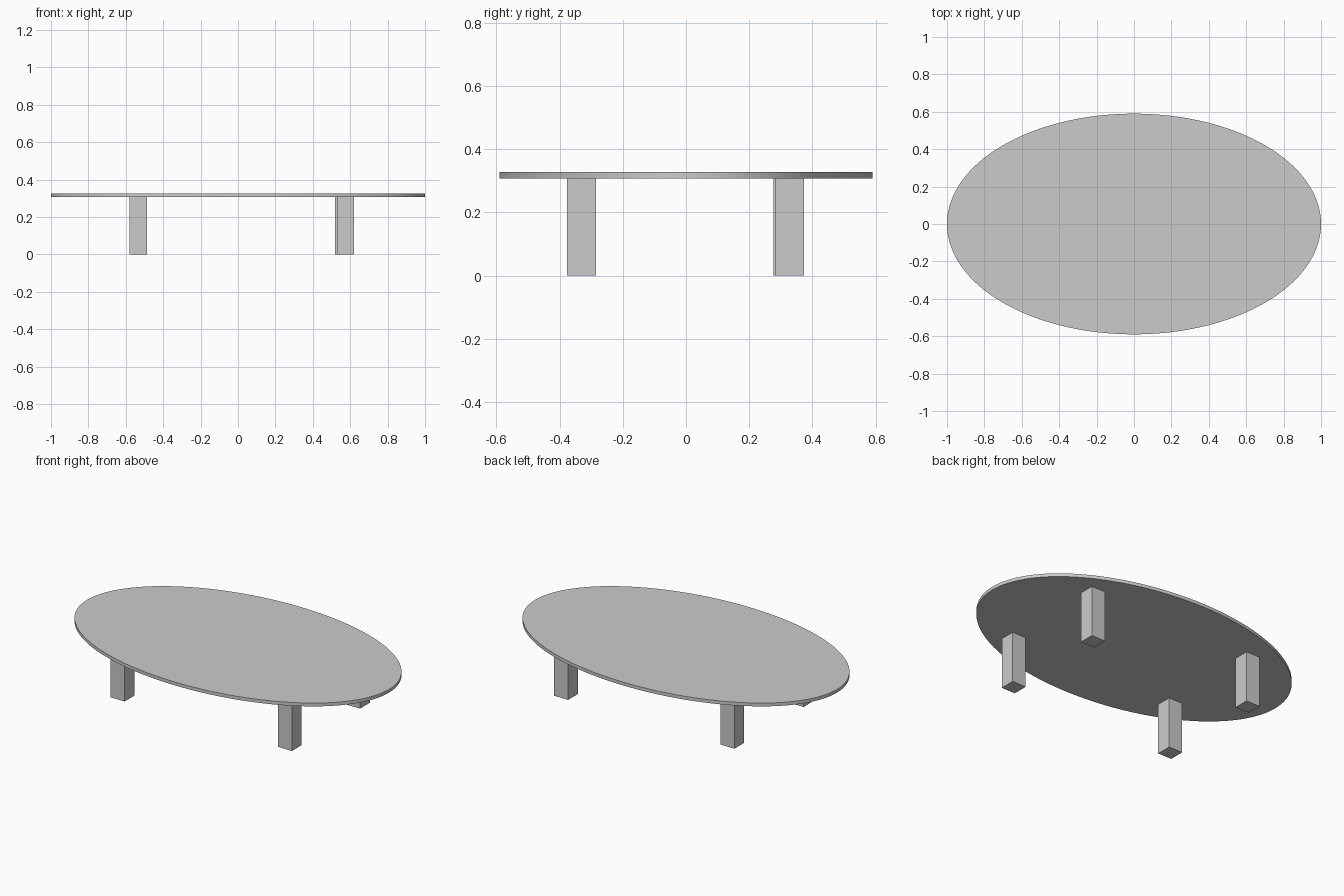
import bpy

if "Cube" in bpy.data.objects:
    bpy.data.objects.remove(bpy.data.objects["Cube"])

LEG_W, LEG_TOP, TOP_Z = 0.092, 0.307, 0.327

# Oval table top
bpy.ops.mesh.primitive_cylinder_add(vertices=128, radius=1, depth=TOP_Z - LEG_TOP,
                                    location=(0, 0, (TOP_Z + LEG_TOP) / 2))
top = bpy.context.object
top.name = "table_top"
top.scale = (1, 0.59, 1)
bpy.ops.object.transform_apply(location=False, rotation=False, scale=True)
bpy.ops.object.shade_smooth_by_angle()


def add_leg(name, x, y):
    bpy.ops.mesh.primitive_cube_add(size=1, location=(x, y, LEG_TOP / 2))
    leg = bpy.context.object
    leg.name = name
    leg.scale = (LEG_W, LEG_W, LEG_TOP)
    bpy.ops.object.transform_apply(location=False, rotation=False, scale=True)


# Square legs, the back pair set very slightly off the front pair
for name, x, y in (("front_left_leg", -0.533, -0.33),
                   ("front_right_leg", 0.574, -0.33),
                   ("back_left_leg", -0.533, 0.323),
                   ("back_right_leg", 0.565, 0.327)):
    add_leg(name, x, y)
